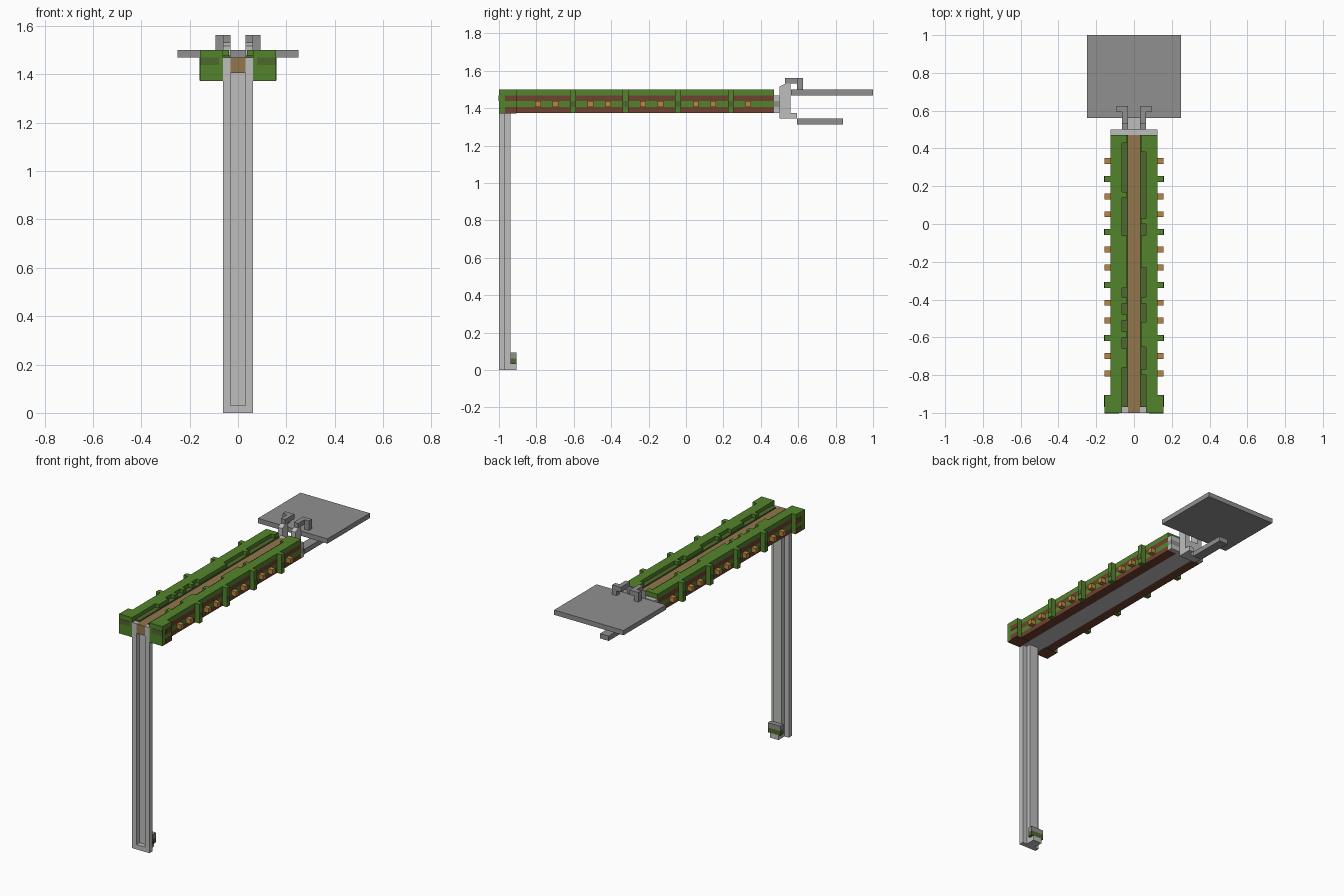
import bpy, bmesh, math
from mathutils import Matrix, Vector

cube = bpy.data.objects.get("Cube")
if cube:
    bpy.data.objects.remove(cube, do_unlink=True)

U = 1 / 32  # the model sits on a regular block grid


def material(name, r, g, b):
    lin = [((c / 255 + 0.055) / 1.055) ** 2.4 for c in (r, g, b)] + [1]
    m = bpy.data.materials.new(name)
    m.use_nodes = True
    m.diffuse_color = lin
    m.node_tree.nodes["Principled BSDF"].inputs["Base Color"].default_value = lin
    return m


LIGHT = material("light metal", 188, 190, 188)
MID = material("mid metal", 144, 144, 144)
GREEN = material("leaf green", 84, 132, 44)
DARK = material("dark green", 78, 104, 46)
MAROON = material("red brown", 112, 66, 48)
TAN = material("tan floor", 146, 118, 76)
ORANGE = material("orange", 186, 134, 66)


def boxes(name, mat, items, mirror=False):
    """One object from boxes given as (x0, x1, y0, y1, z0, z1)."""
    bm = bmesh.new()
    for x0, x1, y0, y1, z0, z1 in items:
        size = Vector((x1 - x0, y1 - y0, z1 - z0))
        mid = Vector((x0 + x1, y0 + y1, z0 + z1)) / 2
        bmesh.ops.create_cube(bm, size=1, matrix=Matrix.Translation(mid) @ Matrix.Diagonal(size).to_4x4())
    me = bpy.data.meshes.new(name)
    bm.to_mesh(me)
    bm.free()
    me.materials.append(mat)
    ob = bpy.data.objects.new(name, me)
    bpy.context.collection.objects.link(ob)
    if mirror:
        mod = ob.modifiers.new("mirror", "MIRROR")
        mod.use_clip = False
    return ob


# Heights of the beam layers
B0 = 1.375
B1, B2, B3, B4 = (B0 + U * i for i in range(1, 5))
END = 0.47
OUT = 4 * U       # side of the beam
LUG = 5 * U       # reach of lugs and end blocks

# Post: front rails, back web, foot
boxes("post_rails", LIGHT, [(U, 2 * U, -1, -1 + U, 0, B3)], True)
boxes("post_web", LIGHT, [(-U, U, -1 + U, -1 + 2 * U, 0, B1)])
boxes("post_foot", LIGHT, [(-U, U, -1, -1 + U, 0, U), (-U, U, -1 + U, -1 + 3 * U, 0, U)])
boxes("foot_latch", MID, [(-0.045, 0.045, -1 + 2 * U, -1 + 3 * U, 2 * U, 3 * U)])
boxes("foot_latch_band", DARK, [(-0.045, 0.045, -1 + 2 * U, -1 + 3 * U, U, 2 * U)])

# Beam core
boxes("beam_channel", LIGHT, [(-2 * U, 2 * U, -1 + U, END, B0, B1)])
boxes("channel_walls", LIGHT, [(U, 2 * U, -1 + U, END, B1, B3)], True)
boxes("beam_floor", TAN, [(-U, U, -1, END, B1, B3)])
boxes("side_planks", MAROON, [(2 * U, OUT, -1 + U, END, B0, B1),
                              (2 * U, OUT, -1 + U, END, B2, B3)], True)
boxes("side_band", GREEN, [(2 * U, OUT, -1 + U, END, B1, B2)], True)
boxes("top_rail", GREEN, [(2 * U, OUT, -1, END, B3, B4)], True)
boxes("inner_lip", DARK, [(U, 2 * U, -1 + U, END, B3, B3 + 0.008)], True)

# Uneven growth on the inner edges of the top rails
left = [(0.38, 0.47), (0.0, 0.03), (-0.23, -0.06), (-0.42, -0.39), (-0.65, -0.52), (-0.8, -0.77)]
right = [(0.43, 0.47), (0.14, 0.17), (-0.34, -0.06), (-0.42, -0.39), (-0.51, -0.48), (-0.6, -0.57), (-0.76, -0.66)]
for name, spans, s in (("left_growth", left, 1), ("right_growth", right, -1)):
    xs = sorted((s * 1.2 * U, s * 2 * U))
    boxes(name, GREEN, [(*xs, a, b, B3, B4) for a, b in spans])

# Front end blocks with painted bands
boxes("end_block", GREEN, [(2 * U, LUG, -1, -1 + 3 * U, B0, B4)], True)
boxes("end_block_front_band", DARK, [(2.5 * U, LUG, -1.002, -1, B2, B3)], True)
boxes("end_block_side_band", MAROON, [(LUG, LUG + 0.002, -1 + U, -1 + 3 * U, B2, B3),
                                      (LUG, LUG + 0.002, -1 + U, -1 + 3 * U, B0, B1)], True)
boxes("end_block_base", MAROON, [(2 * U, LUG, -1, -1 + 3 * U, B0 - 0.002, B0)], True)

# Side lugs: a bracket every third place, orange knobs between
step = 3 * U
brackets, centers, knobs = [], [], []
for i in range(13):
    y = 0.333 - i * step
    if i % 3 == 1:
        brackets.append((OUT, LUG, y - U / 2, y + U / 2, B0, B4))
        centers.append((LUG, LUG + 0.002, y - U / 2, y + U / 2, B1, B2))
    else:
        knobs.append((OUT, LUG, y - U / 2, y + U / 2, B1, B2))
boxes("side_brackets", GREEN, brackets, True)
boxes("bracket_centers", DARK, centers, True)
boxes("side_knobs", ORANGE, knobs, True)

# Back end plate
boxes("back_plate", LIGHT, [(-OUT, OUT, END, 0.5, B0, B1), (-OUT, OUT, END, 0.5, B2, B3)])
boxes("back_plate_band", MID, [(-OUT, OUT, END, 0.5, B1, B2)])

# Hinge prongs with a chamfered top corner
profile = [(0.5, 1.344), (0.594, 1.344), (0.594, 1.375), (0.56, 1.375), (0.56, 1.531),
           (0.53, 1.531), (0.5, 1.516)]
bm = bmesh.new()
face = bm.faces.new([bm.verts.new((U, y, z)) for y, z in profile])
ext = bmesh.ops.extrude_face_region(bm, geom=[face])
bmesh.ops.translate(bm, vec=(U, 0, 0), verts=[v for v in ext["geom"] if isinstance(v, bmesh.types.BMVert)])
bmesh.ops.recalc_face_normals(bm, faces=bm.faces)
prong = boxes("hinge_prongs", LIGHT, [], True)
bm.to_mesh(prong.data)
bm.free()
boxes("hinge_web", LIGHT, [(-U, U, 0.5, 0.56, 1.344, B2)])

# Hooks, top plate and lower bar
boxes("hooks", MID, [(U, 2 * U, 0.53, 0.594, 1.531, 1.5625),
                     (U, 3 * U, 0.594, 0.625, 1.531, 1.5625),
                     (2 * U, 3 * U, 0.594, 0.625, B4, 1.531)], True)
boxes("top_plate", MID, [(-0.25, 0.25, 0.5625, 1, B3, B4)])
boxes("lower_bar", MID, [(-U, U, 0.594, 0.84, 1.3125, 1.344)])
